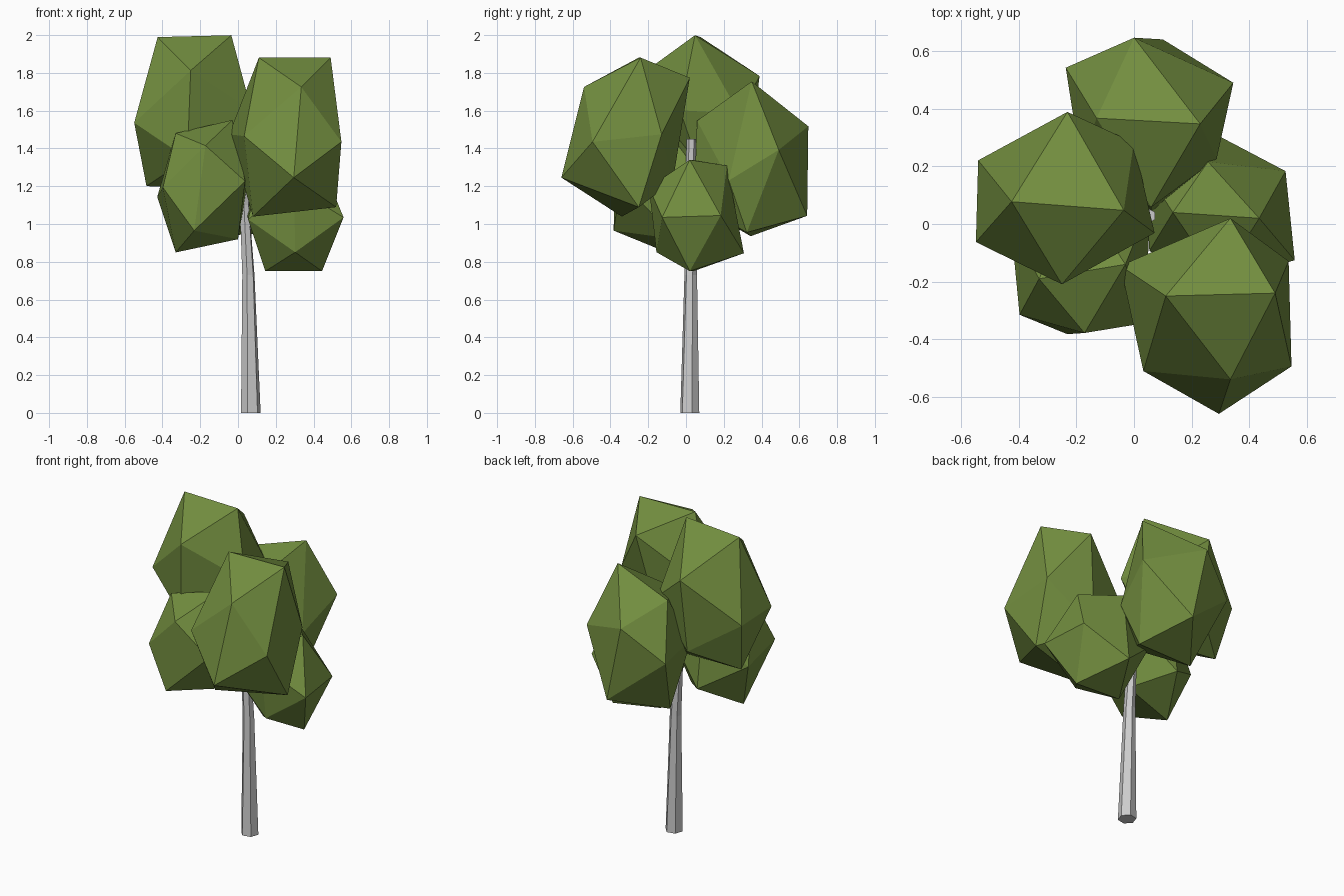
import bpy, bmesh, math
from mathutils import Vector

if "Cube" in bpy.data.objects:
    bpy.data.objects.remove(bpy.data.objects["Cube"])

PHI = (1 + math.sqrt(5)) / 2

leaf = bpy.data.materials.new("leaf_green")
leaf.diffuse_color = (0.17, 0.27, 0.05, 1)
leaf.use_nodes = True
leaf.node_tree.nodes["Principled BSDF"].inputs["Base Color"].default_value = leaf.diffuse_color


def finish(bm, name, mat=None):
    bmesh.ops.recalc_face_normals(bm, faces=bm.faces)
    me = bpy.data.meshes.new(name)
    bm.to_mesh(me)
    bm.free()
    ob = bpy.data.objects.new(name, me)
    bpy.context.collection.objects.link(ob)
    if mat:
        me.materials.append(mat)


# Leaf clump: a stretched icosahedron from a centre and three axes;
# nudges move single corners, keyed by the corner's sign pattern
def clump(name, centre, ax, ay, az, nudges={}):
    c, ax, ay, az = map(Vector, (centre, ax, ay, az))
    bm = bmesh.new()
    for s in (-1, 1):
        for t in (-1, 1):
            for key in ((0, s, t), (s, t, 0), (t, 0, s)):
                # the coordinate before the zero (cyclically) is the long one
                k = key.index(0)
                u = list(key)
                u[(k + 2) % 3] *= PHI
                p = c + ax * u[0] + ay * u[1] + az * u[2]
                bm.verts.new(p + Vector(nudges.get(key, (0, 0, 0))))
    bmesh.ops.convex_hull(bm, input=bm.verts)
    finish(bm, name, leaf)


clump("top_left_clump", (-.245, .095, 1.585),
      (-.009, -.182, .009), (-.195, .015, -.005), (.009, -.02, .253),
      {(-1, 1, 0): (.01, -.08, -.05), (-1, -1, 0): (-.08, .03, 0),
       (1, -1, 0): (.01, .08, 0), (1, 1, 0): (.02, 0, -.05),
       (-1, 0, 1): (-.01, .02, -.04), (1, 0, 1): (0, .01, -.04),
       (-1, 0, -1): (0, -.08, 0), (0, 1, -1): (-.03, 0, .03)})
clump("front_right_clump", (.26, -.31, 1.46),
      (0, -.173, -.015), (-.19, -.005, 0), (.025, .04, .26),
      {(1, 0, -1): (.06, -.03, .07), (1, 1, 0): (.08, -.02, .02),
       (1, -1, 0): (-.02, -.02, -.01), (-1, -1, 0): (-.03, 0, 0),
       (0, -1, -1): (.11, .12, .05), (0, 1, -1): (.05, .04, 0),
       (-1, 0, 1): (.05, .01, .03), (1, 0, 1): (.05, .01, .03)})
clump("back_clump", (.05, .345, 1.345),
      (.006, -.182, .009), (-.18, .01, -.01), (0, .008, .247),
      {(1, -1, 0): (-.06, .08, -.14), (-1, 0, -1): (.06, .01, -.04),
       (-1, 0, 1): (-.04, 0, -.06), (1, 1, 0): (.05, .03, 0),
       (0, 1, 1): (0, 0, -.11), (1, 0, 1): (0, 0, -.06),
       (-1, -1, 0): (.01, -.02, .04), (-1, 1, 0): (.01, 0, 0)})
clump("front_left_clump", (-.18, -.12, 1.2),
      (.005, -.155, 0), (-.15, -.025, -.035), (0, -.028, .195),
      {(1, -1, 0): (-.03, -.11, -.03), (1, 0, -1): (-.06, -.04, -.04),
       (1, 1, 0): (.02, 0, .05), (0, -1, -1): (.03, 0, 0),
       (1, 0, 1): (0, .02, .02)})
# the sign pattern of the low corners is the same as in the clumps above
clump("lower_right_clump", (.29, .03, 1.045),
      (.006, -.14, -.02), (-.15, .01, 0), (-.003, 0, .182),
      {(1, -1, 0): (.02, 0, .01), (-1, -1, 0): (0, .03, -.02),
       (-1, 0, -1): (.01, .05, -.05), (1, 0, -1): (0, .04, .02),
       (-1, 0, 1): (-.02, -.04, .05)})

# Trunk: tapered six-sided rings (x, y, z, radius)
bm = bmesh.new()
rings = []
for n, (x, y, z, r) in enumerate([(.068, .02, 0, .053), (.055, .025, .73, .034),
                                  (.034, .025, 1.1, .027), (.05, .028, 1.45, .026)]):
    rings.append([bm.verts.new((x + r * math.cos(a), y + r * math.sin(a), z))
                  for a in (math.tau * i / 6 + .2 + .12 * n for i in range(6))])
for lo, hi in zip(rings, rings[1:]):
    for i in range(6):
        j = (i + 1) % 6
        bm.faces.new((lo[i], lo[j], hi[j], hi[i]))
bm.faces.new(rings[0][::-1])
bm.faces.new(rings[-1])
finish(bm, "trunk")
